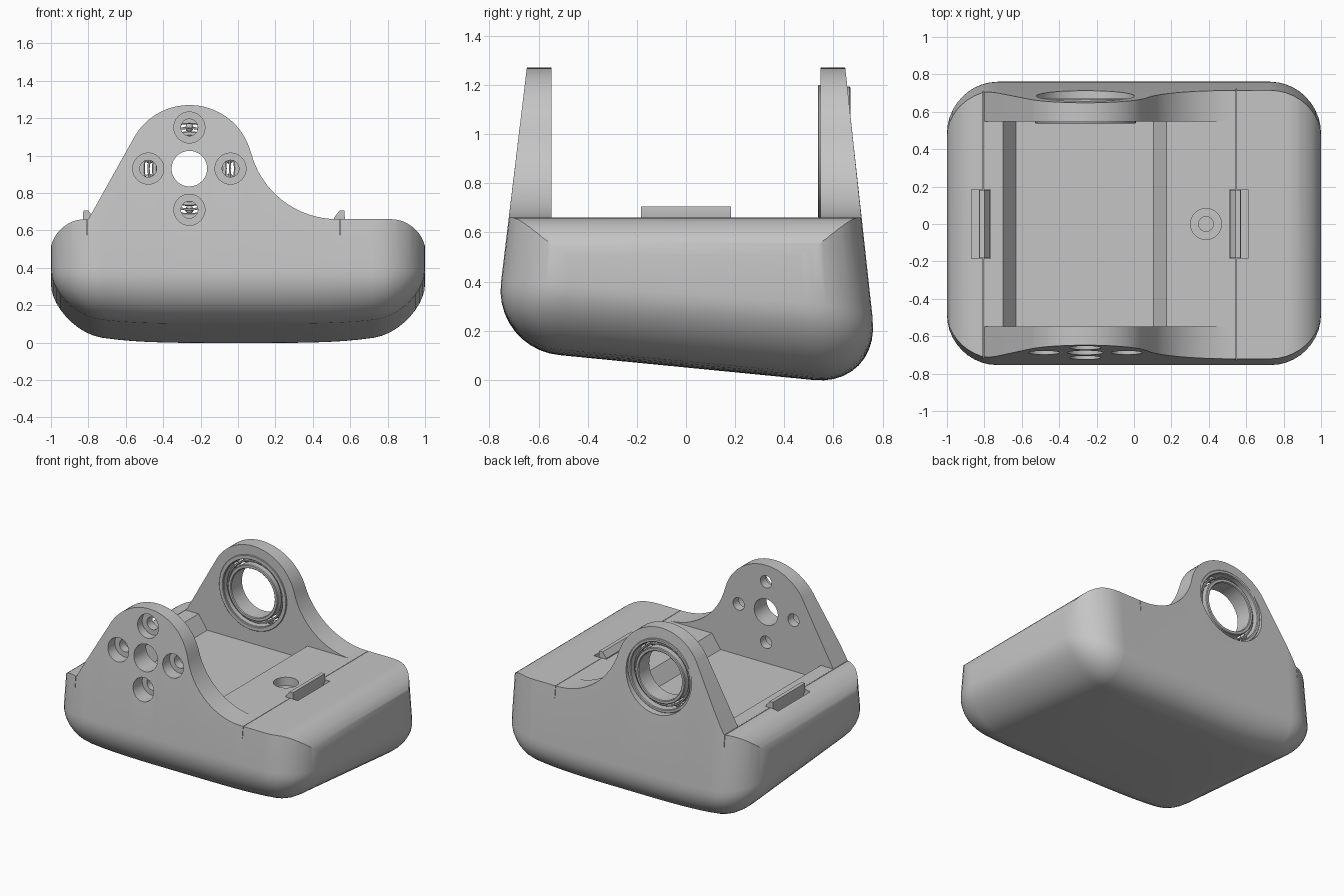
import bpy, bmesh, math
from mathutils import Matrix

if "Cube" in bpy.data.objects:
    bpy.data.objects.remove(bpy.data.objects["Cube"])

grey = bpy.data.materials.new("plain grey")
grey.use_nodes = True
grey.diffuse_color = (0.56, 0.56, 0.56, 1)
grey.node_tree.nodes["Principled BSDF"].inputs["Base Color"].default_value = (0.56, 0.56, 0.56, 1)

TOP = 0.66            # deck height
PX, PZ = -0.26, 0.93  # pivot axis


def finish(name, bm):
    bmesh.ops.recalc_face_normals(bm, faces=bm.faces)
    mesh = bpy.data.meshes.new(name)
    bm.to_mesh(mesh)
    bm.free()
    mesh.materials.append(grey)
    obj = bpy.data.objects.new(name, mesh)
    bpy.context.collection.objects.link(obj)
    return obj


def prism(name, points, y0, y1):
    """Extrude an XZ outline along y."""
    bm = bmesh.new()
    face = bm.faces.new([bm.verts.new((x, y0, z)) for x, z in points])
    out = bmesh.ops.extrude_face_region(bm, geom=[face])
    moved = [v for v in out["geom"] if isinstance(v, bmesh.types.BMVert)]
    bmesh.ops.translate(bm, verts=moved, vec=(0, y1 - y0, 0))
    return finish(name, bm)


def box(name, x0, x1, y0, y1, z0, z1):
    return prism(name, [(x0, z0), (x1, z0), (x1, z1), (x0, z1)], y0, y1)


def arc(cx, cz, r, a0, a1, n):
    steps = [math.radians(a0 + (a1 - a0) * i / n) for i in range(n + 1)]
    return [(cx + r * math.cos(a), cz + r * math.sin(a)) for a in steps]


def rod(x, z, r, y0, y1):
    return prism("hole_cutter", arc(x, z, r, 0, 352.5, 47), y0, y1)


def upright_rod(x, y, r, z0, z1):
    bm = bmesh.new()
    bmesh.ops.create_cone(bm, cap_ends=True, segments=32, radius1=r, radius2=r, depth=z1 - z0,
                          matrix=Matrix.Translation((x, y, (z0 + z1) / 2)))
    return finish("hole_cutter", bm)


def boolean(obj, tool, operation="DIFFERENCE"):
    """Apply a boolean and discard the tool."""
    tool.hide_render = True
    mod = obj.modifiers.new("cut", "BOOLEAN")
    mod.operation, mod.solver, mod.object = operation, "EXACT", tool
    bpy.context.view_layer.update()
    graph = bpy.context.evaluated_depsgraph_get()
    mesh = bpy.data.meshes.new_from_object(obj.evaluated_get(graph))
    obj.modifiers.clear()
    obj.data = mesh
    bpy.data.objects.remove(tool)


def ring(name, r0, r1, y0, y1, ch=0.005):
    """Chamfered ring about the pivot axis."""
    section = [(r0 + ch, y0), (r1 - ch, y0), (r1, y0 + ch), (r1, y1 - ch),
               (r1 - ch, y1), (r0 + ch, y1), (r0, y1 - ch), (r0, y0 + ch)]
    bm = bmesh.new()
    n = 64
    loops = []
    for i in range(n):
        a = math.tau * i / n
        loops.append([bm.verts.new((PX + r * math.cos(a), y, PZ + r * math.sin(a)))
                      for r, y in section])
    for i in range(n):
        p, q = loops[i], loops[(i + 1) % n]
        for j in range(len(section)):
            k = (j + 1) % len(section)
            bm.faces.new((p[j], p[k], q[k], q[j]))
    return finish(name, bm)


# Tapered block with sloping base and rounded corners
bm = bmesh.new()
bmesh.ops.create_cube(bm, size=2)
for v in bm.verts:
    side = v.co.y
    z = 1.35 if v.co.z > 0 else 0.05 - 0.077 * side
    v.co.y = 0.785 - 0.108 * z if side > 0 else 0.12 * z - 0.80
    v.co.z = z
round_edges = [e for e in bm.edges if min(v.co.z for v in e.verts) < 1]
bmesh.ops.bevel(bm, geom=round_edges, offset=0.27, segments=10, profile=0.5,
                affect="EDGES", clamp_overlap=True)

# Bow the underside upward toward both ends
for i in range(-9, 10):
    bmesh.ops.bisect_plane(bm, geom=bm.verts[:] + bm.edges[:] + bm.faces[:],
                           plane_co=(i * 0.08, 0, 0), plane_no=(1, 0, 0))
for v in bm.verts:
    v.co.z += 0.1 * v.co.x ** 4 * max(0, 1 - max(v.co.z, 0) / 0.45)
bmesh.ops.triangulate(bm, faces=[f for f in bm.faces if f.normal.z < -0.1])
body = finish("body", bm)

# Front outline: shoulders and tower shape
outline = [(1.1, -0.2), (1.1, 0.47)]
outline += arc(0.815, TOP - 0.19, 0.19, 0, 90, 12)
outline += arc(0.53, 1.136, 0.476, 270, 194.6, 16)
outline += arc(PX, PZ, 0.34, 14.6, 148, 28)[1:]
outline += [(-0.8, TOP)]
outline += arc(-0.815, TOP - 0.19, 0.19, 90, 180, 12)
outline += [(-1.1, 0.47), (-1.1, -0.2)]
boolean(body, prism("outline_cutter", outline, -1, 1), "INTERSECT")

# Space between the towers, with the sunken deck
deck, floor = TOP + 0.0005, 0.56
gap = [(-1.1, 1.5), (-1.1, deck), (-0.70, deck), (-0.63, floor),
       (0.105, floor), (0.175, deck), (1.1, deck), (1.1, 1.5)]
boolean(body, prism("gap_cutter", gap, -0.547, 0.547))

# Front tower: centre hole and four counterbored holes
boolean(body, rod(PX, PZ, 0.095, -1, -0.4))
for dx, dz in ((0, 0.22), (0, -0.22), (0.22, 0), (-0.22, 0)):
    boolean(body, rod(PX + dx, PZ + dz, 0.083, -1, -0.61))
    boolean(body, rod(PX + dx, PZ + dz, 0.045, -0.7, -0.4))

# Rear tower: bearing seat
boolean(body, rod(PX, PZ, 0.262, 0.4, 1))

# Deck screw hole
boolean(body, upright_rod(0.385, 0, 0.083, 0.60, 0.8))
boolean(body, upright_rod(0.385, 0, 0.04, 0.4, 0.7))

# Lid seams and clip pockets
for x, sign in ((-0.805, -1), (0.547, 1)):
    boolean(body, box("seam_cutter", x - 0.0015, x + 0.0015, -1, 1, 0.575, 0.72))
    a, b = sorted((x - sign * 0.037, x + sign * 0.063))
    boolean(body, box("pocket_cutter", a, b, -0.185, 0.185, 0.57, 0.8))

# Snap clips
for name, x, s in (("right_clip", -0.805, -1), ("left_clip", 0.547, 1)):
    shape = [(-0.035, 0.56), (-0.035, 0.665), (-0.005, 0.705), (0.022, 0.705),
             (0.025, 0.65), (0.01, 0.62), (0.01, 0.56)]
    prism(name, [(x + s * dx, z) for dx, z in shape], -0.183, 0.183)

# Bearing
ring("bearing_flange", 0.24, 0.27, 0.538, 0.552, 0.003)
ring("bearing_outer_race", 0.238, 0.263, 0.545, 0.67)
ring("bearing_inner_race", 0.174, 0.2, 0.54, 0.67)
ring("bearing_cage", 0.212, 0.224, 0.565, 0.645, 0.002)
bm = bmesh.new()
for i in range(14):
    a = math.tau * (i + 0.5) / 14
    spot = Matrix.Translation((PX + 0.219 * math.cos(a), 0.605, PZ + 0.219 * math.sin(a)))
    bmesh.ops.create_uvsphere(bm, u_segments=12, v_segments=8, radius=0.022, matrix=spot)
finish("bearing_balls", bm)

# Smooth shading with sharp creases
for obj in bpy.context.collection.objects:
    if obj.type == "MESH" and grey.name in obj.data.materials:
        bpy.ops.object.select_all(action="DESELECT")
        obj.select_set(True)
        bpy.context.view_layer.objects.active = obj
        bpy.ops.object.shade_smooth_by_angle(angle=math.radians(30))
